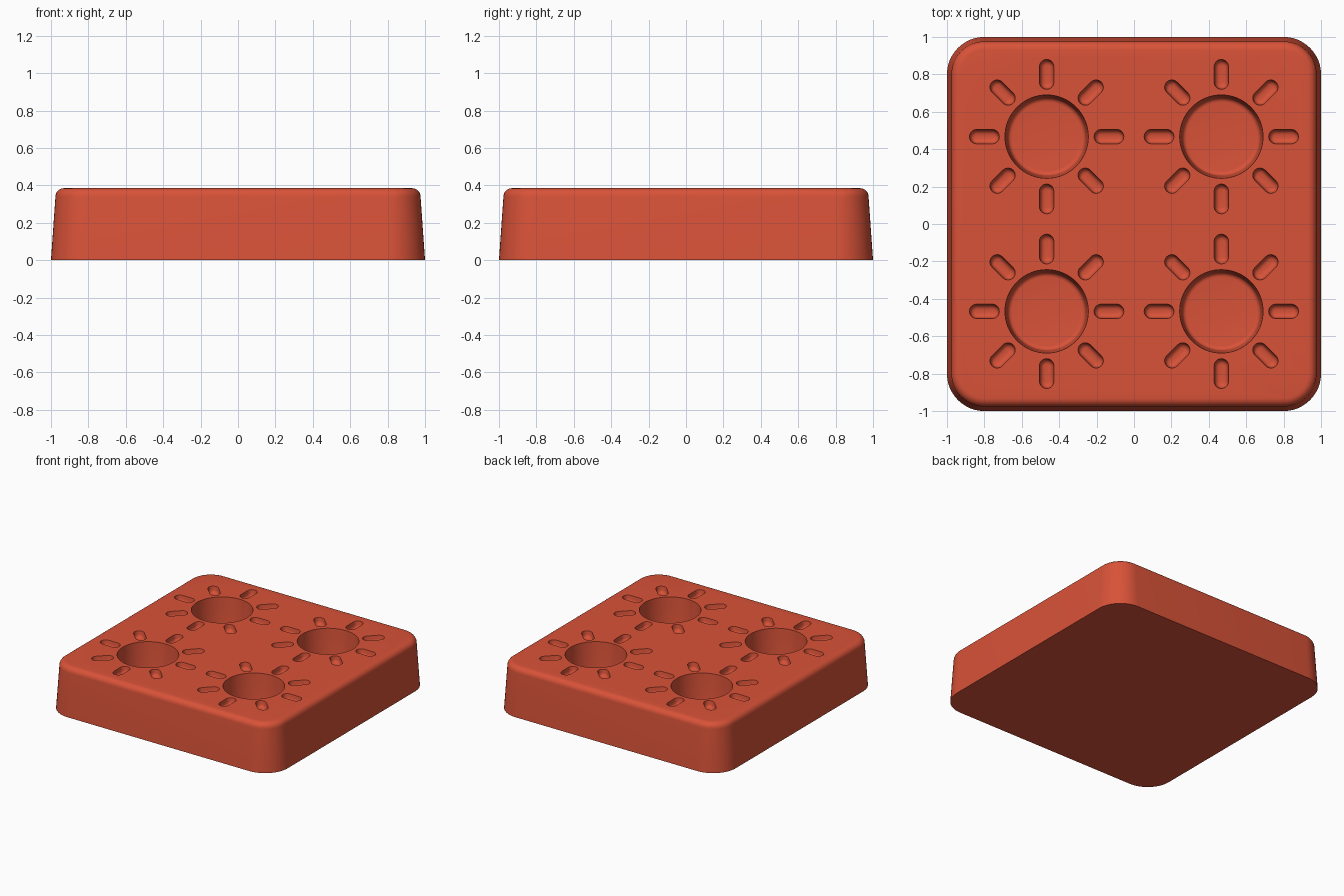
import bpy, bmesh, math
from mathutils import Matrix

if "Cube" in bpy.data.objects:
    bpy.data.objects.remove(bpy.data.objects["Cube"])

HEIGHT = 0.385
PITCH = 0.467

red = bpy.data.materials.new("brick red")
red.use_nodes = True
colour = (0.69, 0.085, 0.04, 1)
red.diffuse_color = colour
red.node_tree.nodes["Principled BSDF"].inputs["Base Color"].default_value = colour


def outline(hx, hy, r, seg):
    """Rounded rectangle, seg steps per corner."""
    pts = []
    for k, (sx, sy) in enumerate([(1, 1), (-1, 1), (-1, -1), (1, -1)]):
        for i in range(seg + 1):
            a = (k + i / seg) * math.pi / 2
            pts.append((sx * (hx - r) + r * math.cos(a), sy * (hy - r) + r * math.sin(a)))
    return pts


def loft(bm, hx, hy, r, seg, profile, matrix=Matrix()):
    """Closed solid through inset copies of an outline; profile is (inset, z) going up."""
    rings = []
    for inset, z in profile:
        pts = outline(hx - inset, hy - inset, r - inset, seg)
        rings.append([bm.verts.new(matrix @ Matrix.Translation((x, y, z)).translation) for x, y in pts])
    n = len(rings[0])
    for low, high in zip(rings, rings[1:]):
        for i in range(n):
            j = (i + 1) % n
            bm.faces.new((low[i], low[j], high[j], high[i]))
    bm.faces.new(rings[0][::-1])
    bm.faces.new(rings[-1])


def fillet(inset, z, r, steps, up):
    """Quarter round from a wall to a flat; up=1 rounds a top, -1 a floor."""
    angles = [i / steps * math.pi / 2 for i in range(steps + 1)]
    return [(inset + r * (1 - math.cos(a)), z + up * r * (math.sin(a) - 1)) for a in angles]


def finish(bm, name):
    bmesh.ops.remove_doubles(bm, verts=bm.verts, dist=1e-5)
    bmesh.ops.recalc_face_normals(bm, faces=bm.faces)
    mesh = bpy.data.meshes.new(name)
    bm.to_mesh(mesh)
    bm.free()
    mesh.materials.append(red)
    ob = bpy.data.objects.new(name, mesh)
    bpy.context.collection.objects.link(ob)
    return ob


# Tapered block with rounded corners and top edge
bm = bmesh.new()
loft(bm, 1, 1, 0.2, 12, [(0, 0)] + fillet(0.024, HEIGHT, 0.045, 6, 1))
block = finish(bm, "tray_block")

# Round wells, each ringed by eight short slots
bm = bmesh.new()
well = fillet(0.014, HEIGHT - 0.25, 0.025, 5, -1)[::-1] + [(0, HEIGHT), (0, HEIGHT + 0.05)]
slot = fillet(0.004, HEIGHT - 0.05, 0.026, 4, -1)[::-1] + [(0, HEIGHT), (0, HEIGHT + 0.05)]
for cx in (-PITCH, PITCH):
    for cy in (-PITCH, PITCH):
        centre = Matrix.Translation((cx, cy, 0))
        loft(bm, 0.223, 0.223, 0.223, 16, well, centre)
        for k in range(8):
            turn = Matrix.Rotation(k * math.pi / 4, 4, "Z")
            loft(bm, 0.08, 0.039, 0.039, 5, slot, centre @ turn @ Matrix.Translation((0.333, 0, 0)))
cutter = finish(bm, "well_cutter")
cutter.hide_render = True

# Cut the wells and slots, then drop the cutter
cut = block.modifiers.new("wells", "BOOLEAN")
cut.object = cutter
cut.operation = "DIFFERENCE"
cut.solver = "EXACT"
bpy.ops.object.select_all(action="DESELECT")
block.select_set(True)
bpy.context.view_layer.objects.active = block
bpy.ops.object.modifier_apply(modifier="wells")
bpy.data.objects.remove(cutter)
bpy.ops.object.shade_smooth_by_angle(angle=math.radians(35))
